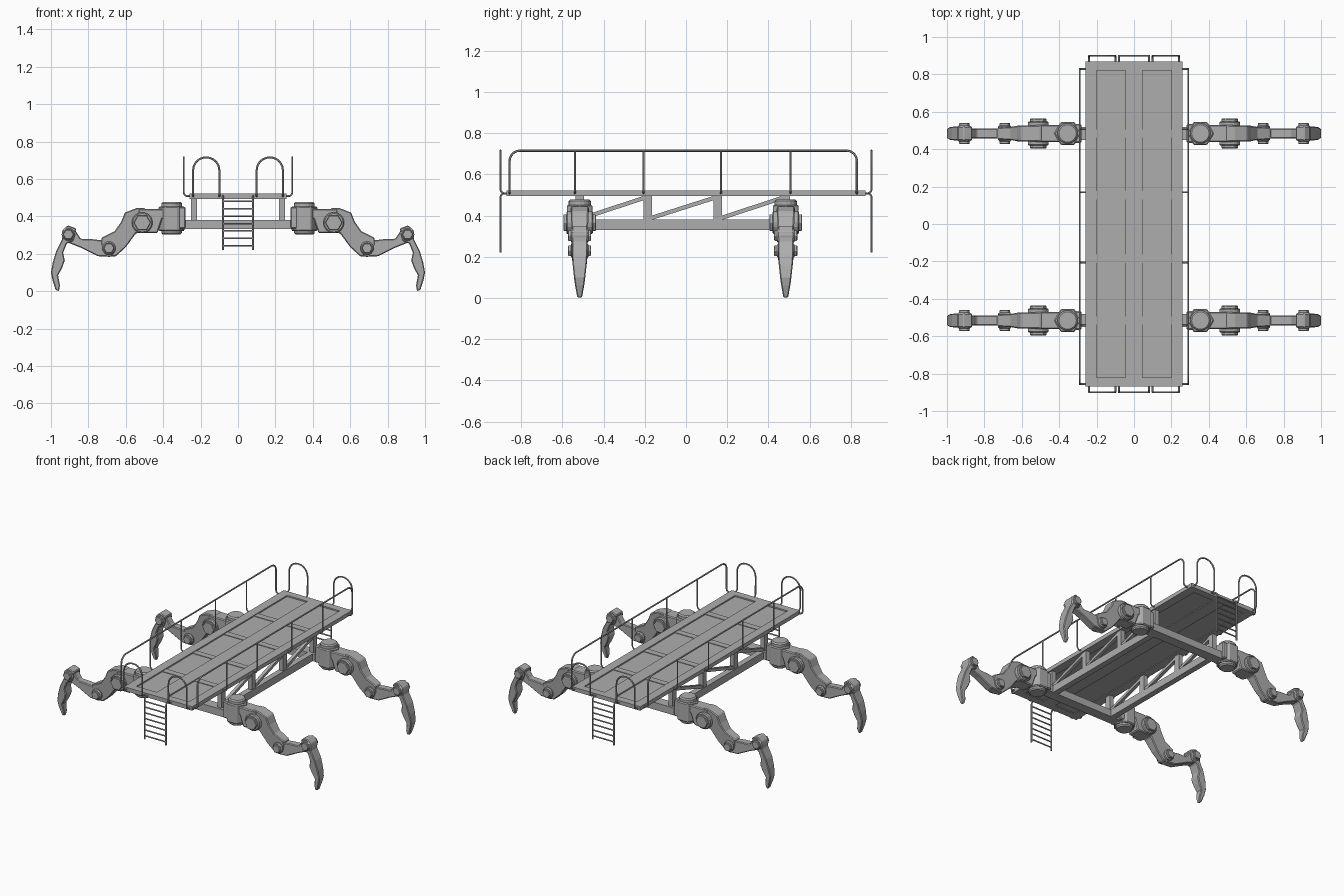
import bpy, bmesh, math
from mathutils import Vector, Matrix

if "Cube" in bpy.data.objects:
    bpy.data.objects.remove(bpy.data.objects["Cube"])


def material(name, v):
    m = bpy.data.materials.new(name)
    m.use_nodes = True
    m.diffuse_color = (v, v, v, 1)
    m.node_tree.nodes["Principled BSDF"].inputs["Base Color"].default_value = (v, v, v, 1)
    return m


GREY = material("steel grey", 0.42)
SHIFT = -0.016          # legs, rails and truss sit slightly forward
LEG_Y = 0.5


def finish(name, bm, bevel=0):
    bmesh.ops.recalc_face_normals(bm, faces=bm.faces)
    me = bpy.data.meshes.new(name)
    bm.to_mesh(me)
    bm.free()
    ob = bpy.data.objects.new(name, me)
    bpy.context.collection.objects.link(ob)
    me.materials.append(GREY)
    if bevel:
        mod = ob.modifiers.new("bevel", 'BEVEL')
        mod.width, mod.segments = bevel, 1
        mod.limit_method, mod.angle_limit = 'ANGLE', math.radians(40)
    return ob


def add_box(bm, x, y, z):
    mat = Matrix.Translation([(a + b) / 2 for a, b in (x, y, z)]) @ Matrix.Diagonal(
        [b - a for a, b in (x, y, z)] + [1])
    bmesh.ops.create_cube(bm, size=1, matrix=mat)


def box(name, x, y, z, bevel=0):
    bm = bmesh.new()
    add_box(bm, x, y, z)
    return finish(name, bm, bevel)


def strut(name, a, b, width, height):
    """Square bar between two points."""
    a, b = Vector(a), Vector(b)
    bm = bmesh.new()
    rot = (b - a).to_track_quat('X', 'Z').to_matrix().to_4x4()
    bmesh.ops.create_cube(bm, size=1, matrix=Matrix.Translation((a + b) / 2) @ rot
                          @ Matrix.Diagonal(((b - a).length, width, height, 1)))
    return finish(name, bm)


def tube(name, points, radius=0.0055, fillet=0.0):
    """Round pipe along points, with rounded corners."""
    pts = [Vector(p) for p in points]
    path = [pts[0]]
    for p, c, n in zip(pts, pts[1:], pts[2:]):
        r = min(fillet, (p - c).length * 0.49, (n - c).length * 0.49)
        a, b = c + (p - c).normalized() * r, c + (n - c).normalized() * r
        u, v = c - a, c - b
        for i in range(7):
            t = i / 6 * math.pi / 2
            path.append(c - u * (1 - math.sin(t)) - v * (1 - math.cos(t)))
    path.append(pts[-1])
    cu = bpy.data.curves.new(name, 'CURVE')
    cu.dimensions, cu.bevel_depth, cu.bevel_resolution = '3D', radius, 1
    cu.use_fill_caps = True
    sp = cu.splines.new('POLY')
    sp.points.add(len(path) - 1)
    for q, p in zip(sp.points, path):
        q.co = (*p, 1)
    cu.materials.append(GREY)
    ob = bpy.data.objects.new(name, cu)
    bpy.context.collection.objects.link(ob)
    bpy.ops.object.select_all(action='DESELECT')
    ob.select_set(True)
    bpy.context.view_layer.objects.active = ob
    bpy.ops.object.convert(target='MESH')
    bpy.ops.object.shade_smooth_by_angle()
    return ob


def add_plate(bm, profile, half):
    """Extrude an x-z outline across y; half(z) gives the half width."""
    sides = [[bm.verts.new((x, s * half(z), z)) for x, z in profile] for s in (-1, 1)]
    bm.faces.new(sides[0])
    bm.faces.new(sides[1][::-1])
    for i in range(len(profile)):
        j = (i + 1) % len(profile)
        bm.faces.new((sides[0][i], sides[1][i], sides[1][j], sides[0][j]))


def add_drum(bm, centre, r, length, axis, sides, turn=0.0):
    rot = Matrix.Rotation(math.pi / 2, 4, 'X') if axis == 'Y' else Matrix()
    mat = Matrix.Translation(centre) @ rot @ Matrix.Rotation(turn, 4, 'Z')
    bmesh.ops.create_cone(bm, cap_ends=True, segments=sides, radius1=r, radius2=r,
                          depth=length, matrix=mat)


# deck frame with two recessed panels and cross bars
bm = bmesh.new()
for x in ((-0.26, -0.2), (-0.045, 0.045), (0.2, 0.26)):
    add_box(bm, x, (-0.82, 0.82), (0.494, 0.521))
for y in ((-0.87, -0.82), (0.82, 0.87)):
    add_box(bm, (-0.26, 0.26), y, (0.494, 0.521))
finish("deck_frame", bm)
for side, s in (("left", 1), ("right", -1)):
    xs = sorted((s * 0.045, s * 0.2))
    box(side + "_deck_panel", xs, (-0.82, 0.82), (0.499, 0.512))
    for y in (-0.5, -0.17, 0.17, 0.5):
        box(side + "_deck_cross_bar", xs, (y + SHIFT - 0.022, y + SHIFT + 0.022), (0.505, 0.516))

# truss below the deck
for side, s in (("left", 1), ("right", -1)):
    x = s * 0.235
    strut(side + "_lower_beam", (x, SHIFT - 0.5, 0.356), (x, SHIFT + 0.5, 0.356), 0.04, 0.05)
    ys = [SHIFT + v for v in (-0.5, -0.17, 0.17, 0.5)]
    for y in ys:
        box(side + "_truss_post", (x - 0.016, x + 0.016), (y - 0.02, y + 0.02), (0.37, 0.496))
    for a, b in zip(ys, ys[1:]):
        strut(side + "_truss_diagonal", (x, a + 0.01, 0.386), (x, b - 0.01, 0.488), 0.022, 0.02)
for end, s in (("front", -1), ("back", 1)):
    y = SHIFT + s * LEG_Y
    box(end + "_cross_beam", (-0.31, 0.31), (y - 0.035, y + 0.035), (0.331, 0.381))

# side railings
for side, s in (("left", 1), ("right", -1)):
    def at(x, y, z):
        return (s * x, SHIFT + y, z)
    tube(side + "_railing", [at(0.25, -0.84, 0.508), at(0.29, -0.84, 0.508), at(0.29, -0.84, 0.715),
                             at(0.29, 0.845, 0.715), at(0.29, 0.845, 0.508), at(0.25, 0.845, 0.508)],
         fillet=0.05)
    for y in (-0.523, -0.19, 0.185, 0.523):
        tube(side + "_railing_post", [at(0.25, y, 0.508), at(0.29, y, 0.508), at(0.29, y, 0.715)],
             0.0045, 0.02)

# end hoops and ladders
for end, e in (("front", -1), ("back", 1)):
    y, inner = e * 0.9, e * 0.86
    for s in (-1, 1):
        tube(end + "_hoop", [(s * 0.1, inner, 0.508), (s * 0.1, y, 0.508), (s * 0.1, y, 0.715),
                             (s * 0.24, y, 0.715), (s * 0.24, y, 0.508), (s * 0.24, inner, 0.508)],
             fillet=0.07)
        tube(end + "_ladder_rail", [(s * 0.081, inner, 0.508), (s * 0.081, y, 0.508),
                                    (s * 0.081, y, 0.22)], fillet=0.02)
    for i in range(7):
        z = 0.243 + i * 0.0395
        tube(end + "_ladder_rung", [(-0.08, y, z), (0.08, y, z)], 0.0045)

# leg outlines in x-z
THIGH = [(0.46, 0.40), (0.50, 0.445), (0.54, 0.445), (0.605, 0.42), (0.625, 0.37), (0.66, 0.32),
         (0.73, 0.285), (0.735, 0.23), (0.71, 0.185), (0.655, 0.185), (0.60, 0.235), (0.545, 0.31),
         (0.47, 0.31)]
SHIN = [(0.66, 0.255), (0.70, 0.268), (0.78, 0.278), (0.84, 0.28), (0.87, 0.325), (0.905, 0.34),
        (0.935, 0.30), (0.915, 0.262), (0.84, 0.232), (0.75, 0.187), (0.68, 0.183), (0.655, 0.21)]
CLAW = [(0.865, 0.335), (0.91, 0.352), (0.94, 0.325), (0.942, 0.275), (0.972, 0.215), (0.99, 0.155),
        (1.0, 0.10), (0.992, 0.06), (0.975, 0.006), (0.957, 0.0), (0.952, 0.03), (0.962, 0.085),
        (0.94, 0.125), (0.926, 0.165), (0.935, 0.205), (0.915, 0.255), (0.88, 0.268)]


def claw_width(z):
    return 0.01 + 0.028 * min(1, z / 0.2) ** 0.7


def leg(name, sx, y):
    def place(part, bm, bevel=0):
        bmesh.ops.transform(bm, verts=bm.verts, matrix=Matrix.Translation((0, y, 0))
                            @ Matrix.Diagonal((sx, 1, 1, 1)))
        finish(name + "_" + part, bm, bevel)

    # upright hip swivel with caps and outward bracket
    bm = bmesh.new()
    add_drum(bm, (0.355, 0, 0.387), 0.072, 0.13, 'Z', 6, math.pi / 6)
    add_box(bm, (0.28, 0.34), (-0.05, 0.05), (0.335, 0.45))
    place("hip_swivel", bm, 0.006)
    bm = bmesh.new()
    add_drum(bm, (0.355, 0, 0.39), 0.055, 0.175, 'Z', 16)
    place("hip_caps", bm, 0.008)
    bm = bmesh.new()
    add_box(bm, (0.36, 0.48), (-0.045, 0.045), (0.385, 0.44))
    add_plate(bm, [(0.40, 0.40), (0.43, 0.44), (0.53, 0.44), (0.55, 0.36), (0.54, 0.31),
                   (0.43, 0.31)], lambda z: 0.045)
    place("hip_bracket", bm, 0.006)
    # links
    for part, outline, half in (("thigh", THIGH, lambda z: 0.022 + 0.02 * min(1, max(0, z - 0.2) / 0.18)),
                                ("shin", SHIN, lambda z: 0.026), ("claw", CLAW, claw_width)):
        bm = bmesh.new()
        add_plate(bm, outline, half)
        place(part, bm, 0.005)
    # pivots with hexagonal bolt heads
    for part, x, z, r, w in (("thigh_pivot", 0.512, 0.366, 0.056, 0.075), ("knee_pivot", 0.69, 0.23, 0.036, 0.052),
                             ("ankle_pivot", 0.907, 0.303, 0.036, 0.052)):
        bm = bmesh.new()
        add_drum(bm, (x, 0, z), r, 2 * w - 0.02, 'Y', 16)
        place(part, bm, 0.006)
        bm = bmesh.new()
        add_drum(bm, (x, 0, z), r * 0.82, 2 * w + 0.008, 'Y', 6, math.pi / 6)
        place(part + "_bolt", bm, 0.003)


for end, e in (("front", -1), ("back", 1)):
    for side, s in (("left", 1), ("right", -1)):
        leg(end + "_" + side + "_leg", s, SHIFT + e * LEG_Y)
